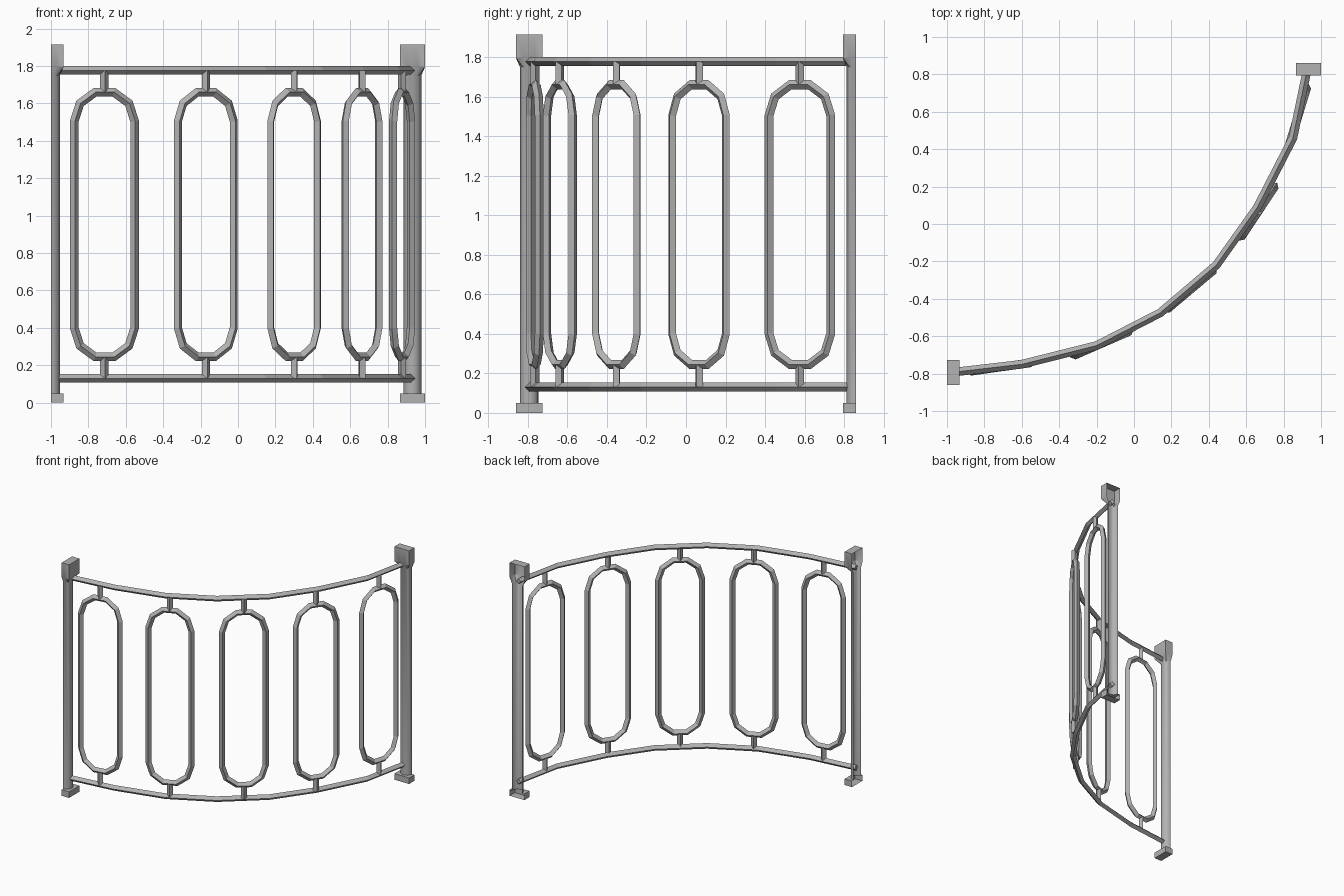
import bpy, bmesh, math
from mathutils import Vector

if "Cube" in bpy.data.objects:
    bpy.data.objects.remove(bpy.data.objects["Cube"])

metal = bpy.data.materials.new("grey metal")
metal.diffuse_color = (0.45, 0.45, 0.45, 1)
metal.use_nodes = True
metal.node_tree.nodes["Principled BSDF"].inputs["Base Color"].default_value = metal.diffuse_color
R = 0.023  # half diagonal of the square bar


def finish(bm, name):
    bmesh.ops.recalc_face_normals(bm, faces=bm.faces)
    me = bpy.data.meshes.new(name)
    bm.to_mesh(me)
    bm.free()
    ob = bpy.data.objects.new(name, me)
    me.materials.append(metal)
    bpy.context.collection.objects.link(ob)
    return ob


def bar(bm, pts, axis, closed=False):
    """Sweep a diamond section along a path lying in the plane normal to axis."""
    n = len(pts)
    rings = []
    for i, p in enumerate(pts):
        a = pts[i - 1] if closed or i > 0 else None
        b = pts[(i + 1) % n] if closed or i < n - 1 else None
        d1 = (p - a).normalized() if a is not None else (b - p).normalized()
        d2 = (b - p).normalized() if b is not None else d1
        t = (d1 + d2).normalized()
        side = axis.cross(t).normalized() / max(0.5, t.dot(d1))
        rings.append([bm.verts.new(p + o * R) for o in (side, axis, -side, -axis)])
    for i in range(n if closed else n - 1):
        r, s = rings[i], rings[(i + 1) % n]
        for k in range(4):
            bm.faces.new((r[k], r[(k + 1) % 4], s[(k + 1) % 4], s[k]))
    if not closed:
        bm.faces.new(rings[0])
        bm.faces.new(rings[-1])


# Curved top and bottom rails
path = [(-0.99, -0.795), (-0.60, -0.75), (-0.20, -0.65), (0.14, -0.475),
        (0.44, -0.22), (0.66, 0.09), (0.85, 0.46), (0.93, 0.845)]
for name, z in (("bottom_rail", 0.13), ("top_rail", 1.777)):
    bm = bmesh.new()
    bar(bm, [Vector((x, y, z)) for x, y in path], Vector((0, 0, 1)))
    finish(bm, name)

# Oval panels with short connectors, each tangent to the curve
panels = [(-0.714, -0.765, 8), (-0.172, -0.638, 23.5), (0.30, -0.352, 40),
          (0.663, 0.066, 56.5), (0.877, 0.576, 73)]
for i, (x, y, deg) in enumerate(panels):
    a = math.radians(deg)
    u = Vector((math.cos(a), math.sin(a), 0))
    nrm = Vector((math.sin(a), -math.cos(a), 0))
    c = Vector((x, y, 0))
    loop = []
    for zc, start in ((1.505, 0), (0.40, 180)):
        for k in range(6):
            t = math.radians(start + 36 * k)
            loop.append(c + u * 0.163 * math.cos(t) + Vector((0, 0, zc + 0.163 * math.sin(t))))
    bm = bmesh.new()
    bar(bm, loop, nrm, closed=True)
    finish(bm, f"oval_ring_{i + 1}")
    bm = bmesh.new()
    for z0, z1 in ((0.13, 0.245), (1.66, 1.777)):
        bar(bm, [c + Vector((0, 0, z0)), c + Vector((0, 0, z1))], nrm)
    finish(bm, f"connectors_{i + 1}")


# Half posts, open on the outer side, with square foot and flared cap
def half_post(name, origin, across, inward):
    bm = bmesh.new()
    levels = [(0, True), (0.05, True), (0.05, False), (1.75, False), (1.795, True), (1.915, True)]
    rows = []
    for z, square in levels:
        row = []
        for k in range(9):
            t = math.pi * k / 8
            co, si = math.cos(t), math.sin(t)
            f = 0.067 / max(abs(co), abs(si)) if square else 0.047
            row.append(bm.verts.new(origin + across * co * f + inward * si * f + Vector((0, 0, z))))
        rows.append(row)
    for r, s in zip(rows, rows[1:]):
        for k in range(8):
            bm.faces.new((r[k], r[k + 1], s[k + 1], s[k]))
    bm.faces.new(rows[0])
    bm.faces.new(rows[-1])
    ob = finish(bm, name)
    bpy.ops.object.select_all(action='DESELECT')
    bpy.context.view_layer.objects.active = ob
    ob.select_set(True)
    bpy.ops.object.shade_smooth_by_angle(angle=math.radians(30))


X, Y = Vector((1, 0, 0)), Vector((0, 1, 0))
half_post("left_post", Vector((-1, -0.793, 0)), Y, X)
half_post("right_post", Vector((0.933, 0.86, 0)), X, -Y)
